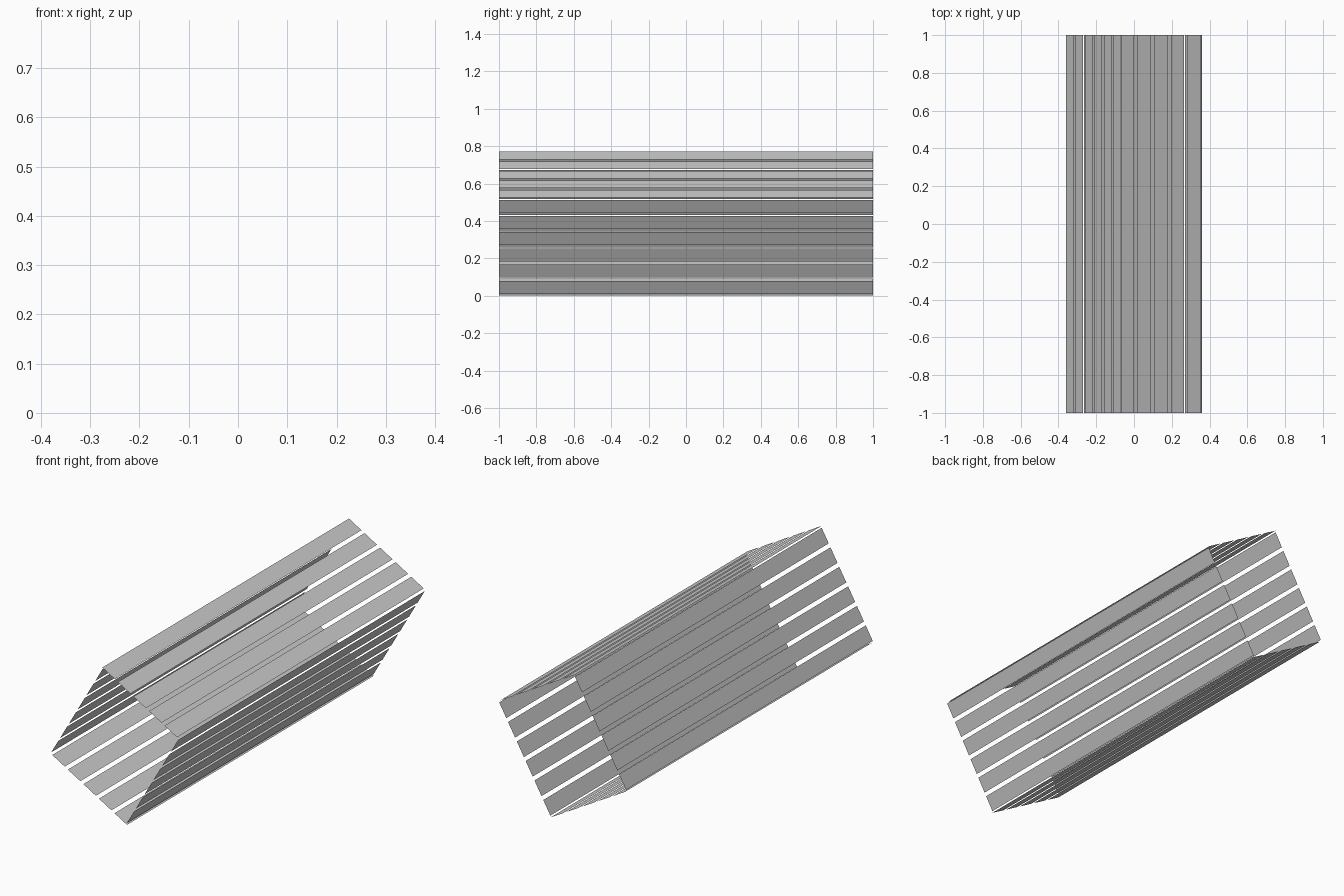
import bpy
from mathutils import Vector

if "Cube" in bpy.data.objects:
    bpy.data.objects.remove(bpy.data.objects["Cube"])

MID = Vector((0.0, 0.385))   # centre of the tilted cross-section (x, z)
HALF = 1.0                   # half length along y
GAP = 0.2                    # gap as a share of the slat pitch


def slat(name, p, q):
    """Paper-thin slat from p to q in the xz plane, running the full length."""
    verts = [(p.x, -HALF, p.y), (q.x, -HALF, q.y), (q.x, HALF, q.y), (p.x, HALF, p.y)]
    mesh = bpy.data.meshes.new(name)
    mesh.from_pydata(verts, [], [(0, 1, 2, 3)])
    bpy.context.collection.objects.link(bpy.data.objects.new(name, mesh))


def slat_row(name, start, end, count):
    """Evenly spaced slats filling one side of the box."""
    pitch = 1.0 / (count - GAP)
    for i in range(count):
        a = i * pitch
        b = a + pitch * (1 - GAP)
        slat(f"{name}_{i + 1}", start.lerp(end, a), start.lerp(end, b))


def opposite(p):
    """Half turn about the centre of the cross-section."""
    return 2 * MID - p


# upper side and right side, each repeated by a half turn
top = (Vector((-0.07, 0.77)), Vector((0.354, 0.525)))
right = (Vector((0.36, 0.513)), Vector((0.07, 0.01)))

slat_row("top_slat", *top, 5)
slat_row("right_slat", *right, 6)
slat_row("bottom_slat", *map(opposite, top), 5)
slat_row("left_slat", *map(opposite, right), 6)
